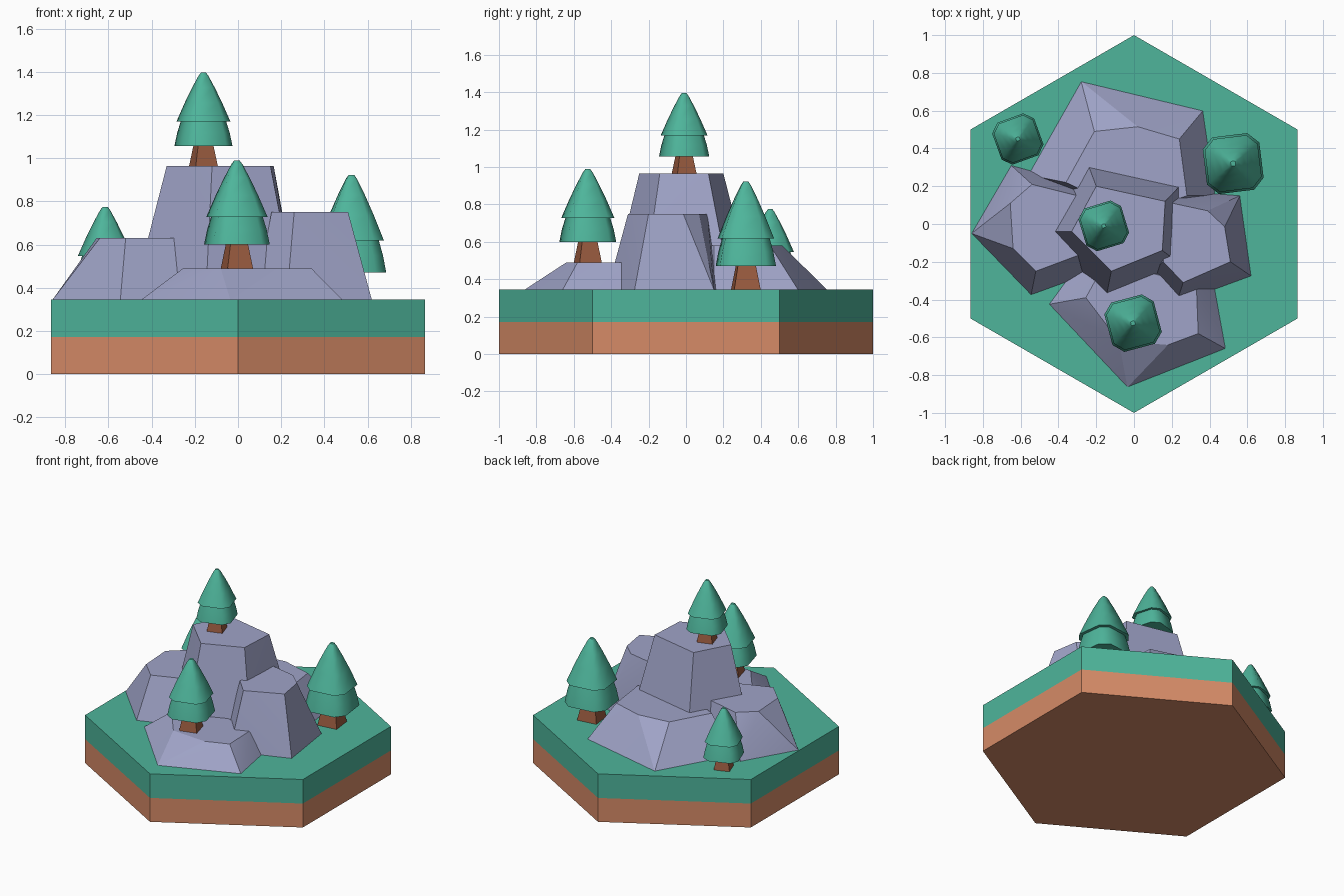
import bpy, bmesh, math

if "Cube" in bpy.data.objects:
    bpy.data.objects.remove(bpy.data.objects["Cube"])


def material(name, srgb):
    m = bpy.data.materials.new(name)
    lin = [c / 12.92 if c <= 0.04045 else ((c + 0.055) / 1.055) ** 2.4
           for c in (v / 255 for v in srgb)]
    m.diffuse_color = (*lin, 1)
    m.use_nodes = True
    m.node_tree.nodes["Principled BSDF"].inputs["Base Color"].default_value = m.diffuse_color
    return m


GREEN = material("leaf_green", (78, 181, 155))
DIRT = material("clay_orange", (214, 139, 103))
ROCK = material("grey_lavender", (160, 164, 200))
WOOD = material("trunk_brown", (155, 92, 64))


def finish(name, bm, mat, smooth=None):
    bmesh.ops.recalc_face_normals(bm, faces=bm.faces)
    me = bpy.data.meshes.new(name)
    bm.to_mesh(me)
    bm.free()
    me.materials.append(mat)
    ob = bpy.data.objects.new(name, me)
    bpy.context.collection.objects.link(ob)
    if smooth:
        bpy.ops.object.select_all(action='DESELECT')
        ob.select_set(True)
        bpy.context.view_layer.objects.active = ob
        bpy.ops.object.shade_smooth_by_angle(angle=math.radians(smooth))
    return ob


def loft(name, rings, mat, smooth=None):
    """Skin a stack of equal-length rings of 3D points, capped at both ends."""
    bm = bmesh.new()
    vs = [[bm.verts.new(p) for p in r] for r in rings]
    n = len(vs[0])
    for a, b in zip(vs, vs[1:]):
        for i in range(n):
            j = (i + 1) % n
            bm.faces.new((a[i], a[j], b[j], b[i]))
    bm.faces.new(vs[0][::-1])
    bm.faces.new(vs[-1])
    return finish(name, bm, mat, smooth)


# Hexagonal tile: clay layer below, grass layer above
def hexagon(z):
    return [(math.sin(i * math.pi / 3), math.cos(i * math.pi / 3), z) for i in range(6)]


loft("clay_layer", [hexagon(0), hexagon(0.172)], DIRT)
loft("grass_layer", [hexagon(0.172), hexagon(0.345)], GREEN)


# Rocks: convex boulders between a ground outline and a flat top outline
def rock(name, ground, top, z_top):
    bm = bmesh.new()
    for x, y in ground:
        bm.verts.new((x, y, 0.343))
    for x, y in top:
        bm.verts.new((x, y, z_top))
    bmesh.ops.convex_hull(bm, input=bm.verts[:])
    loose = [v for v in bm.verts if not v.link_faces]
    bmesh.ops.delete(bm, geom=loose, context='VERTS')
    bmesh.ops.dissolve_limit(bm, angle_limit=0.03, verts=bm.verts[:], edges=bm.edges[:])
    finish(name, bm, ROCK, 20)


rock("center_rock",
     [(-0.49, -0.04), (-0.26, 0.36), (0.28, 0.24), (0.27, -0.23), (-0.15, -0.40)],
     [(-0.33, -0.04), (-0.20, 0.20), (0.165, 0.12), (0.15, -0.14), (-0.12, -0.25)], 0.965)
rock("left_rock",
     [(-0.86, -0.05), (-0.65, 0.31), (-0.25, 0.20), (-0.2, -0.25), (-0.545, -0.375)],
     [(-0.655, 0.11), (-0.64, -0.13), (-0.52, -0.25), (-0.28, -0.16), (-0.3, 0.15),
      (-0.54, 0.21)], 0.63)
rock("right_rock",
     [(0.16, 0.18), (0.56, 0.15), (0.62, -0.275), (0.225, -0.42), (0.08, -0.26)],
     [(0.18, 0.115), (0.39, 0.07), (0.48, -0.015), (0.51, -0.2), (0.26, -0.31),
      (0.155, -0.2)], 0.75)
rock("front_rock",
     [(-0.45, -0.425), (-0.035, -0.865), (0.485, -0.66), (0.42, -0.3), (-0.25, -0.15)],
     [(-0.255, -0.39), (-0.08, -0.62), (0.18, -0.64), (0.34, -0.58), (0.33, -0.32),
      (-0.15, -0.2)], 0.49)
rock("back_rock",
     [(-0.28, 0.755), (0.365, 0.60), (0.43, 0.15), (0.1, -0.05), (-0.56, 0.26)],
     [(-0.21, 0.49), (0.02, 0.515), (0.24, 0.45), (0.28, 0.15), (0, 0.05),
      (-0.36, 0.22)], 0.58)


# Pine trees: two overlapping tiers with a chamfered-square section, tapered trunk
def section(cx, cy, a, z, turn, chamfer):
    k = a * (1 - chamfer)
    pts = []
    for q in range(4):
        t = turn + q * math.pi / 2
        for px, py in ((a, -k), (a, k)) if chamfer else ((a, a),):
            pts.append((cx + px * math.cos(t) - py * math.sin(t),
                        cy + px * math.sin(t) + py * math.cos(t), z))
    return pts


LOWER = [(0, 0.118), (0.06, 0.107), (0.13, 0.088)]
UPPER = [(0.112, 0.110), (0.20, 0.076), (0.27, 0.046), (0.325, 0.020), (0.34, 0.010)]


def tree(name, x, y, z_root, z_leaf, s, turn):
    t = math.radians(turn)
    for tier, prof in (("lower", LOWER), ("upper", UPPER)):
        loft(f"{name}_{tier}_foliage",
             [section(x, y, a * min(s, 1.28), z_leaf + h * s, t, 0.38) for h, a in prof],
             GREEN, 50)
    loft(f"{name}_trunk",
         [section(x, y, 0.054 * s, z_root - 0.005, t, 0),
          section(x, y, 0.034 * s, z_leaf + 0.02, t, 0)], WOOD)


tree("summit_tree", -0.16, -0.01, 0.965, 1.057, 1.0, 17)
tree("front_tree", -0.005, -0.525, 0.49, 0.60, 1.145, 15)
tree("right_tree", 0.525, 0.32, 0.345, 0.47, 1.33, 7)
tree("left_tree", -0.615, 0.45, 0.345, 0.435, 1.0, 20)
